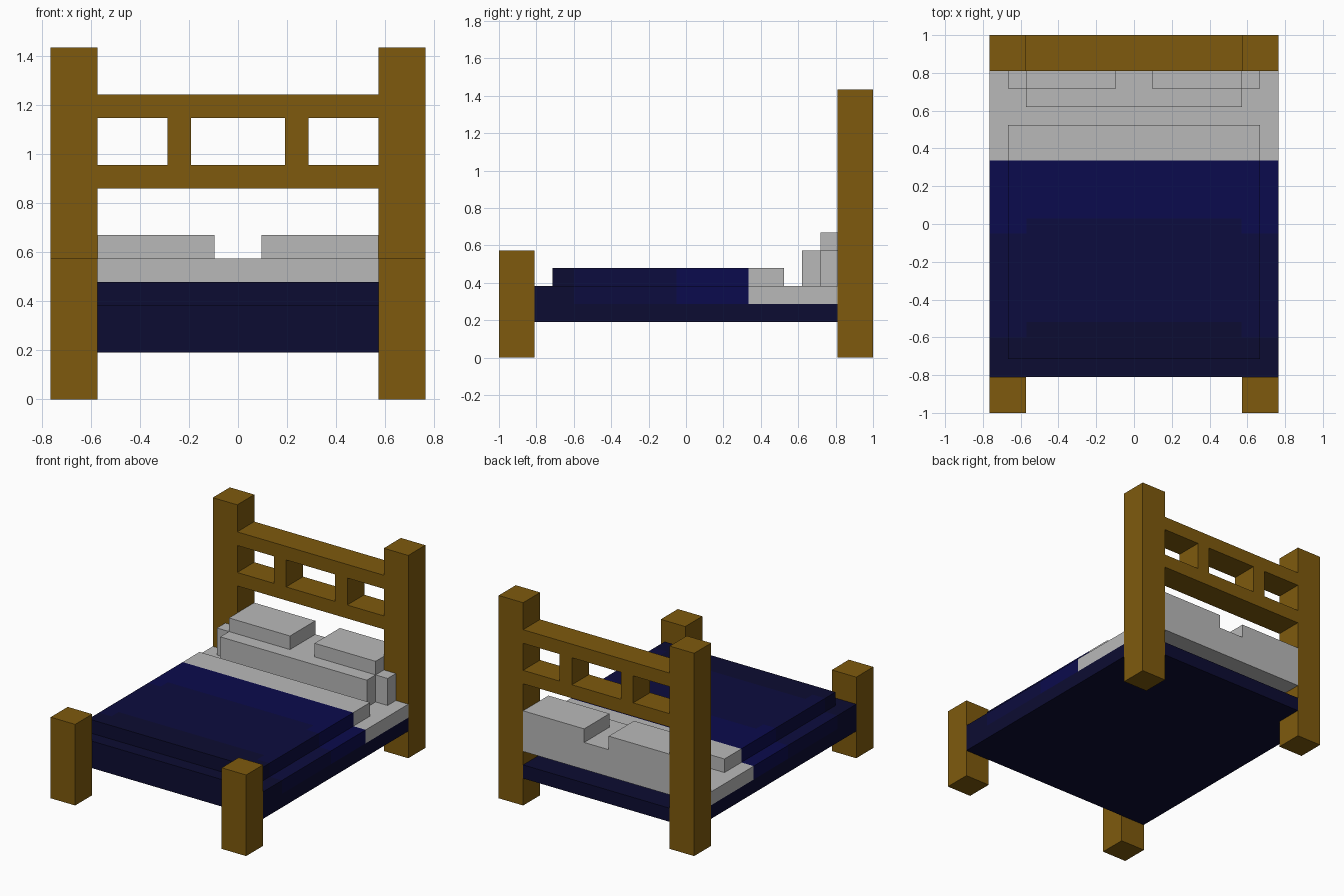
import bpy
import bmesh
from mathutils import Vector

cube = bpy.data.objects.get("Cube")
if cube:
    bpy.data.objects.remove(cube, do_unlink=True)


def material(name, rgb):
    m = bpy.data.materials.new(name)
    m.use_nodes = True
    col = (*rgb, 1.0)
    m.diffuse_color = col
    bsdf = m.node_tree.nodes["Principled BSDF"]
    bsdf.inputs["Base Color"].default_value = col
    bsdf.inputs["Roughness"].default_value = 0.8
    return m


WOOD = material("brown wood", (0.209, 0.102, 0.004))
LINEN = material("grey linen", (0.485, 0.485, 0.485))
BLUE_LIGHT = material("blue blanket", (0.0033, 0.0033, 0.074))
BLUE_MID = material("deep blue blanket", (0.0037, 0.0037, 0.049))
BLUE_DARK = material("dark navy blanket", (0.0037, 0.0037, 0.032))


def box(name, x, y, z, mats, cuts=(), rule=None):
    """Box from (min, max) ranges, optionally sliced and coloured by a face rule."""
    bm = bmesh.new()
    bmesh.ops.create_cube(bm, size=1)
    for v in bm.verts:
        v.co = Vector([lo + (c + 0.5) * (hi - lo)
                       for c, (lo, hi) in zip(v.co, (x, y, z))])
    for axis, pos in cuts:
        co, no = Vector(), Vector()
        co[axis], no[axis] = pos, 1
        bmesh.ops.bisect_plane(bm, geom=bm.verts[:] + bm.edges[:] + bm.faces[:],
                               plane_co=co, plane_no=no)
    if rule:
        for f in bm.faces:
            f.material_index = rule(f.calc_center_median())
    me = bpy.data.meshes.new(name)
    bm.to_mesh(me)
    bm.free()
    for m in mats:
        me.materials.append(m)
    ob = bpy.data.objects.new(name, me)
    bpy.context.collection.objects.link(ob)
    return ob


def mirrored(name, x, y, z, mat):
    """Left and right copies of a box given on the +x side."""
    box("left_" + name, x, y, z, [mat])
    box("right_" + name, (-x[1], -x[0]), y, z, [mat])


IN, OUT = 0.573, 0.764    # inner and outer post faces
POST = 0.81               # where the posts start along y

# Posts
mirrored("foot_post", (IN, OUT), (-1, -POST), (0, 0.573), WOOD)
mirrored("head_post", (IN, OUT), (POST, 1), (0, 1.433), WOOD)

# Headboard rails and uprights
box("lower_rail", (-IN, IN), (POST, 1), (0.86, 0.955), [WOOD])
box("upper_rail", (-IN, IN), (POST, 1), (1.146, 1.242), [WOOD])
mirrored("headboard_upright", (0.191, 0.287), (POST, 1), (0.955, 1.146), WOOD)

# Bed base, with a ledge running between the head posts
box("bed_base", (-OUT, OUT), (-POST, POST), (0.191, 0.287), [BLUE_DARK])
box("base_ledge", (-IN, IN), (POST, 1), (0.191, 0.287), [BLUE_DARK])


# Blanket bands: navy at the foot, lighter towards the head, then linen
def band(c):
    shift = 0.08 if abs(c.x) < 0.57 else 0
    if c.y > 0.335:
        return 0
    if c.y > -0.05 + shift:
        return 1
    return 2 if c.y > -0.6 + shift else 3


BED = [LINEN, BLUE_LIGHT, BLUE_MID, BLUE_DARK]
CUTS = [(1, p) for p in (-0.6, -0.52, -0.05, 0.03, 0.335)] + [(0, -0.57), (0, 0.57)]
box("mattress", (-OUT, OUT), (-POST, POST), (0.287, 0.382), BED, CUTS, band)
box("top_cover", (-0.667, 0.667), (-0.715, 0.523), (0.382, 0.478), BED, CUTS, band)

# Bolster and pillows
box("bolster", (-IN, IN), (0.62, 1), (0.382, 0.573), [LINEN])
mirrored("bolster_end", (IN, 0.667), (0.718, POST), (0.382, 0.573), LINEN)
mirrored("pillow", (0.096, IN), (0.718, 1), (0.573, 0.669), LINEN)
